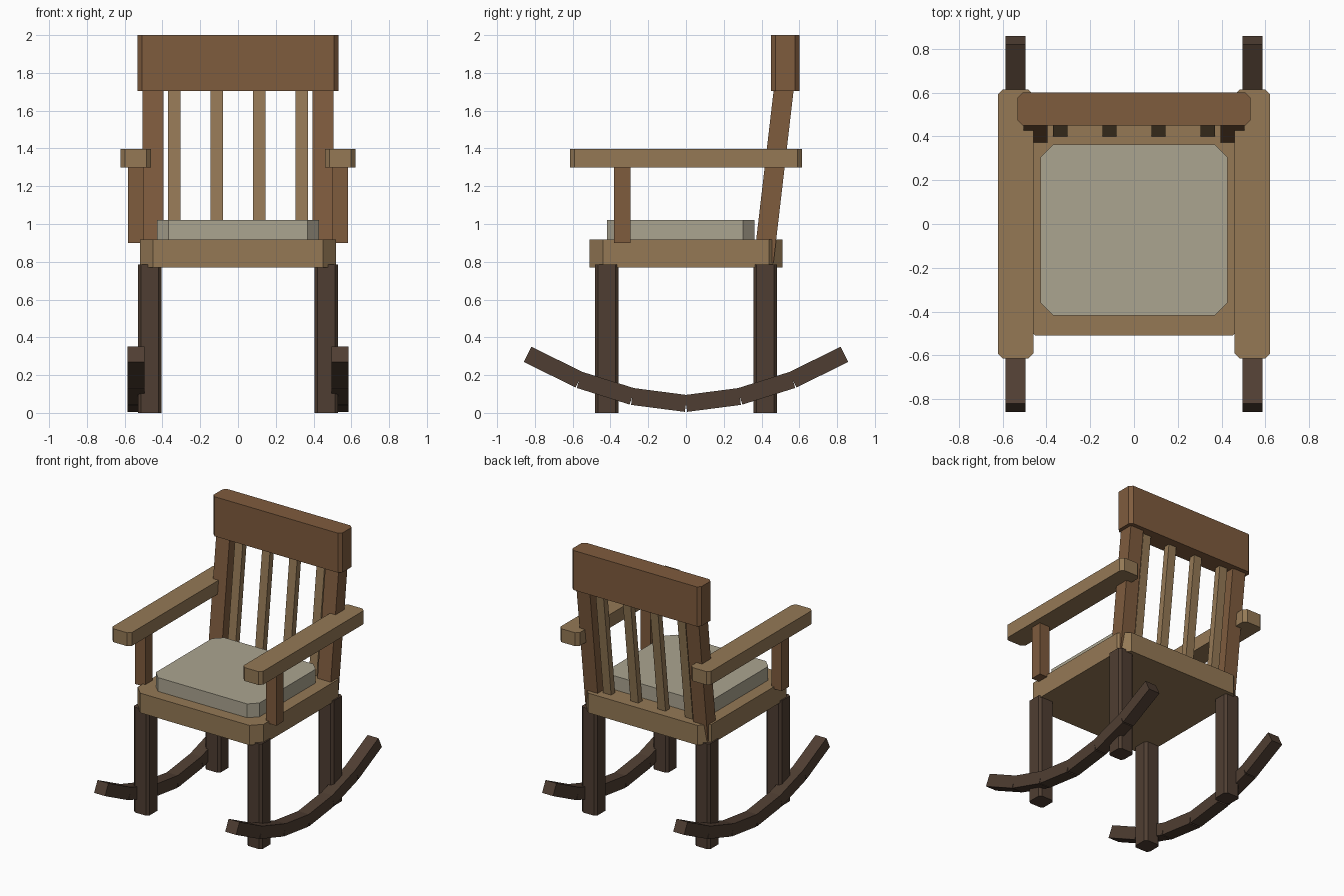
import bpy, bmesh, math
from mathutils import Matrix, Vector

if "Cube" in bpy.data.objects:
    bpy.data.objects.remove(bpy.data.objects["Cube"])


def material(name, rgb):
    m = bpy.data.materials.new(name)
    m.diffuse_color = (*[(c / 255) ** 2.2 for c in rgb], 1)
    m.use_nodes = True
    m.node_tree.nodes["Principled BSDF"].inputs["Base Color"].default_value = m.diffuse_color
    return m


DARK = material("dark_wood", (80, 64, 53))
BROWN = material("brown_wood", (126, 92, 64))
LIGHT = material("light_wood", (147, 120, 86))
FABRIC = material("cushion_fabric", (170, 163, 143))


def box(name, lo, hi, mat, chamfer=0.0):
    """Box between two corners, with optional chamfered vertical edges."""
    lo, hi = Vector(lo), Vector(hi)
    size = hi - lo
    bm = bmesh.new()
    bmesh.ops.create_cube(bm, size=1, matrix=Matrix.Diagonal((*size, 1)))
    if chamfer:
        upright = [e for e in bm.edges
                   if abs(e.verts[0].co.z - e.verts[1].co.z) > size.z * 0.5]
        bmesh.ops.bevel(bm, geom=upright, offset=chamfer, segments=1,
                        affect='EDGES', profile=0.5)
    mesh = bpy.data.meshes.new(name)
    bm.to_mesh(mesh)
    bm.free()
    mesh.materials.append(mat)
    ob = bpy.data.objects.new(name, mesh)
    ob.location = (lo + hi) / 2
    bpy.context.collection.objects.link(ob)
    return ob


def beam(name, x, a, b, width, depth, mat):
    """Straight bar in the plane at x, from (y, z) point a to b."""
    (ya, za), (yb, zb) = a, b
    half = math.hypot(yb - ya, zb - za) / 2
    ob = box(name, (-width / 2, -depth / 2, -half), (width / 2, depth / 2, half), mat)
    ob.location = (x, (ya + yb) / 2, (za + zb) / 2)
    ob.rotation_euler.x = -math.atan2(yb - ya, zb - za)
    return ob


# Seat, cushion and head rail
box("seat", (-0.52, -0.51, 0.77), (0.52, 0.51, 0.917), LIGHT, 0.07)
box("cushion", (-0.428, -0.418, 0.90), (0.428, 0.363, 1.02), FABRIC, 0.06)
box("head_rail", (-0.532, 0.45, 1.705), (0.532, 0.60, 2.0), BROWN, 0.023)

# Centreline of one half of a rocker (y, z)
rocker = [(0, 0.05), (0.285, 0.087), (0.565, 0.175), (0.839, 0.31)]

for side, s in (("left", -1), ("right", 1)):
    # Legs
    for end, y in (("front", -0.42), ("back", 0.42)):
        x = s * 0.467
        box(f"{end}_leg_{side}", (x - 0.063, y - 0.063, 0), (x + 0.063, y + 0.063, 0.785),
            DARK, 0.017)
    # Rocker segments
    for end, t in (("front", -1), ("back", 1)):
        for i, (a, b) in enumerate(zip(rocker, rocker[1:])):
            beam(f"rocker_{side}_{end}_{i + 1}", s * 0.541,
                 (t * a[0], a[1]), (t * b[0], b[1]), 0.09, 0.09, DARK)
    # Armrest and its support
    x = s * 0.541
    box(f"armrest_{side}", (x - 0.081, -0.615, 1.298), (x + 0.081, 0.615, 1.398), LIGHT, 0.024)
    box(f"arm_post_{side}", (x - 0.042, -0.38, 0.90), (x + 0.042, -0.295, 1.31), BROWN)
    # Raked back post
    beam(f"back_post_{side}", s * 0.45, (0.411, 0.80), (0.523, 1.76), 0.11, 0.105, BROWN)

# Back slats
for i in range(4):
    beam(f"back_slat_{i + 1}", -0.337 + i * 0.2247, (0.415, 0.84), (0.523, 1.76),
         0.065, 0.047, LIGHT)
